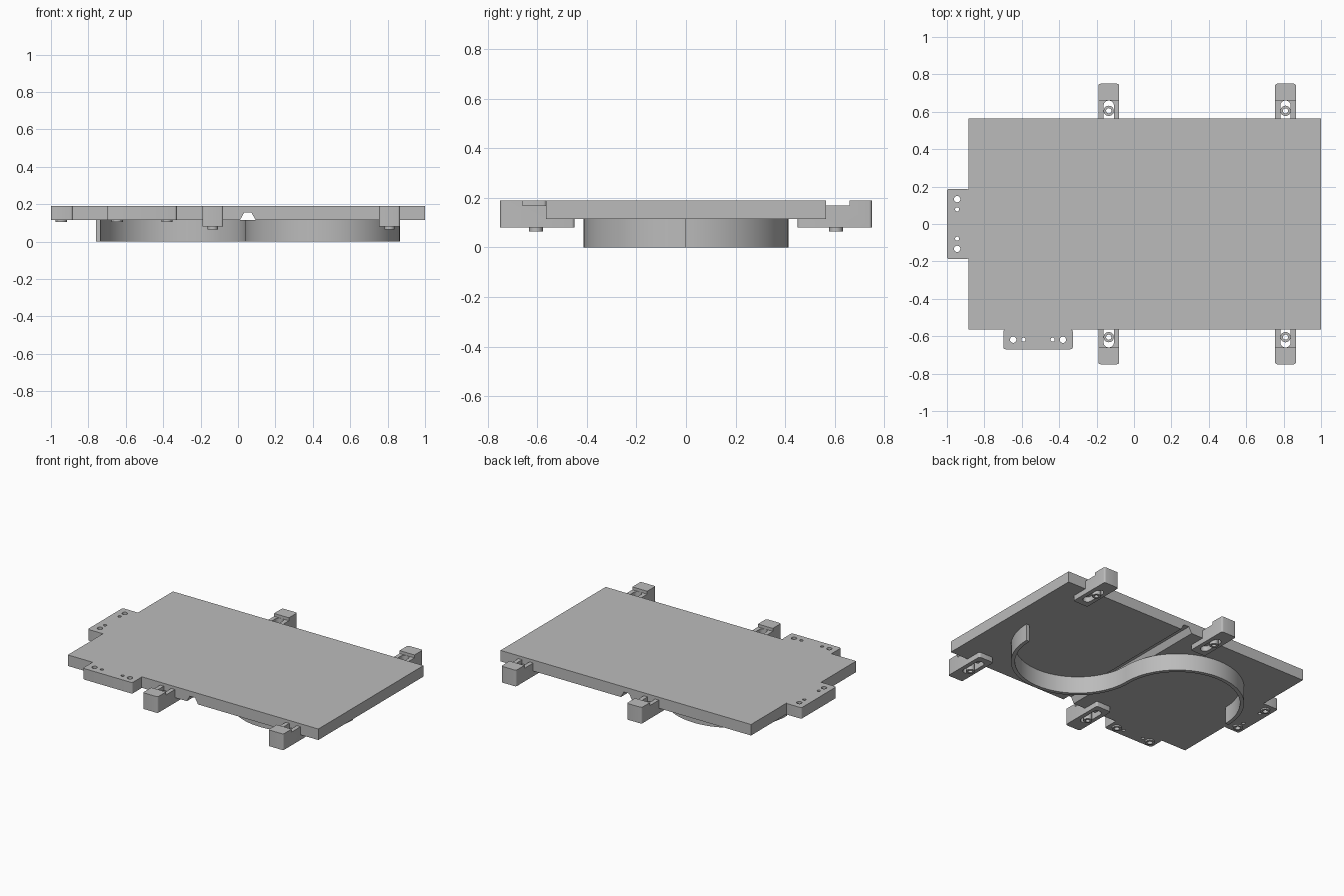
import bpy
import bmesh
from math import pi, cos, sin, radians

if "Cube" in bpy.data.objects:
    bpy.data.objects.remove(bpy.data.objects["Cube"])

grey = bpy.data.materials.new("plain grey")
grey.use_nodes = True
GREY = (0.5, 0.5, 0.5, 1)
grey.diffuse_color = GREY
grey.node_tree.nodes["Principled BSDF"].inputs["Base Color"].default_value = GREY

PLATE_LOW, PLATE_TOP = 0.115, 0.19
EDGE = 0.565
MID = 0.0525


def finish(bm, name, smooth=False):
    bmesh.ops.recalc_face_normals(bm, faces=bm.faces)
    mesh = bpy.data.meshes.new(name)
    bm.to_mesh(mesh)
    bm.free()
    mesh.materials.append(grey)
    obj = bpy.data.objects.new(name, mesh)
    bpy.context.collection.objects.link(obj)
    if smooth:
        make_smooth(obj)
    return obj


def make_smooth(obj):
    bpy.ops.object.select_all(action='DESELECT')
    obj.select_set(True)
    bpy.context.view_layer.objects.active = obj
    bpy.ops.object.shade_smooth_by_angle(angle=radians(30))


def prism(points, offset):
    """Extrude a closed outline along an offset."""
    bm = bmesh.new()
    face = bm.faces.new([bm.verts.new(p) for p in points])
    out = bmesh.ops.extrude_face_region(bm, geom=[face])
    verts = [g for g in out["geom"] if isinstance(g, bmesh.types.BMVert)]
    bmesh.ops.translate(bm, verts=verts, vec=offset)
    if face.is_valid and len(face.link_loops if hasattr(face, "link_loops") else face.loops) and \
            all(len(e.link_faces) == 1 for e in face.edges):
        bm.faces.new(list(reversed(face.verts)))
    return bm


def circle(x, y, r, n=24):
    return [(x + r * cos(2 * pi * i / n), y + r * sin(2 * pi * i / n)) for i in range(n)]


def slot_outline(x, y0, y1, r, n=12):
    upper = [(x + r * cos(pi * i / n), y1 - r + r * sin(pi * i / n)) for i in range(n + 1)]
    lower = [(x - r * cos(pi * i / n), y0 + r - r * sin(pi * i / n)) for i in range(n + 1)]
    return upper + lower


def cut(obj, outlines):
    """Cut vertical through-holes with the given outlines."""
    for outline in outlines:
        cutter = finish(prism([(x, y, -0.1) for x, y in outline], (0, 0, 0.5)), "hole_cutter")
        cutter.hide_render = True
        mod = obj.modifiers.new("hole", 'BOOLEAN')
        mod.operation, mod.solver, mod.object = 'DIFFERENCE', 'EXACT', cutter
        bpy.context.view_layer.objects.active = obj
        bpy.ops.object.modifier_apply(modifier=mod.name)
        bpy.data.objects.remove(cutter)


def round_uprights(bm, test, r):
    edges = [e for e in bm.edges
             if abs(e.verts[0].co.z - e.verts[1].co.z) > 0.03
             and (e.verts[0].co - e.verts[1].co).xy.length < 1e-5
             and test(e.verts[0].co)]
    bmesh.ops.bevel(bm, geom=edges, offset=r, segments=4, profile=0.5, affect='EDGES')


def ring(name, x, y, r_out, r_in, low, high, n=24):
    bm = bmesh.new()
    loops = [[bm.verts.new((px, py, z)) for px, py in circle(x, y, r, n)]
             for r, z in ((r_out, low), (r_out, high), (r_in, high), (r_in, low))]
    for a, b in zip(loops, loops[1:] + loops[:1]):
        for i in range(n):
            j = (i + 1) % n
            bm.faces.new((a[i], a[j], b[j], b[i]))
    return finish(bm, name, True)


# Flat plate with a tapered groove along the underside
plate_profile = [(-0.885, PLATE_LOW), (MID - 0.042, PLATE_LOW), (MID - 0.02, 0.155),
                 (MID + 0.02, 0.155), (MID + 0.042, PLATE_LOW), (1, PLATE_LOW),
                 (1, PLATE_TOP), (-0.885, PLATE_TOP)]
finish(prism([(x, -EDGE, z) for x, z in plate_profile], (0, 2 * EDGE, 0)), "plate")

# S-shaped rib under the plate
R, HALF, STEPS = 0.4, 0.0125, 40


def rib_side(s):
    right = [(MID + R + (R + s) * cos(a), (R + s) * sin(a))
             for a in (-pi * i / STEPS for i in range(STEPS + 1))]
    left = [(MID - R + (R - s) * cos(a), (R - s) * sin(a))
            for a in (pi * i / STEPS for i in range(1, STEPS + 1))]
    return right + left


bm = bmesh.new()
rails = [[bm.verts.new((x, y, z)) for x, y in rib_side(s)]
         for s, z in ((HALF, 0), (HALF, PLATE_LOW), (-HALF, PLATE_LOW), (-HALF, 0))]
for a, b in zip(rails, rails[1:] + rails[:1]):
    for i in range(len(a) - 1):
        bm.faces.new((a[i], a[i + 1], b[i + 1], b[i]))
for end in (0, -1):
    bm.faces.new([rail[end] for rail in rails])
finish(bm, "curved_rib", True)

# Slotted clamps with hollow screws along the front and back edges
for x, place in ((-0.135, "right"), (0.81, "left")):
    for s, side in ((-1, "front"), (1, "back")):
        profile = [(0.45, 0.08), (0.75, 0.08), (0.75, PLATE_TOP), (0.66, PLATE_TOP),
                   (0.66, 0.17), (EDGE, 0.17), (EDGE, PLATE_LOW), (0.45, PLATE_LOW)]
        bm = prism([(x - 0.056, s * y, z) for y, z in profile], (0.112, 0, 0))
        round_uprights(bm, lambda co: abs(co.y) > 0.74 or abs(co.y) < 0.46, 0.012)
        clamp = finish(bm, f"{side}_{place}_clamp")
        ends = sorted((s * 0.49, s * 0.66))
        cut(clamp, [slot_outline(x, ends[0], ends[1], 0.028)])
        make_smooth(clamp)
        ring(f"{side}_{place}_clamp_screw", x, s * 0.605, 0.0275, 0.014, 0.065, 0.15)


# Drilled brackets, built from a centre, half sizes and the long axis
def bracket(name, cx, cy, hx, hy, outward, along_x):
    corners = [(-hx, -hy), (hx, -hy), (hx, hy), (-hx, hy)]
    bm = prism([(cx + a, cy + b, PLATE_LOW) for a, b in corners], (0, 0, PLATE_TOP - PLATE_LOW))
    round_uprights(bm, lambda co: True, 0.013)
    obj = finish(bm, name)
    holes = []
    for d, r in ((0.133, 0.017), (0.078, 0.011)):
        for s in (-1, 1):
            hole = (cx + s * d, cy + outward) if along_x else (cx + outward, cy + s * d)
            holes.append(circle(*hole, r))
            if r > 0.015:
                ring(name + "_nut", *hole, 0.03, r, 0.105, PLATE_LOW + 0.002)
    cut(obj, holes)
    make_smooth(obj)


bracket("side_bracket", -0.9415, 0, 0.0585, 0.188, -0.004, False)
bracket("front_bracket", -0.513, -0.6165, 0.186, 0.0535, -0.002, True)
